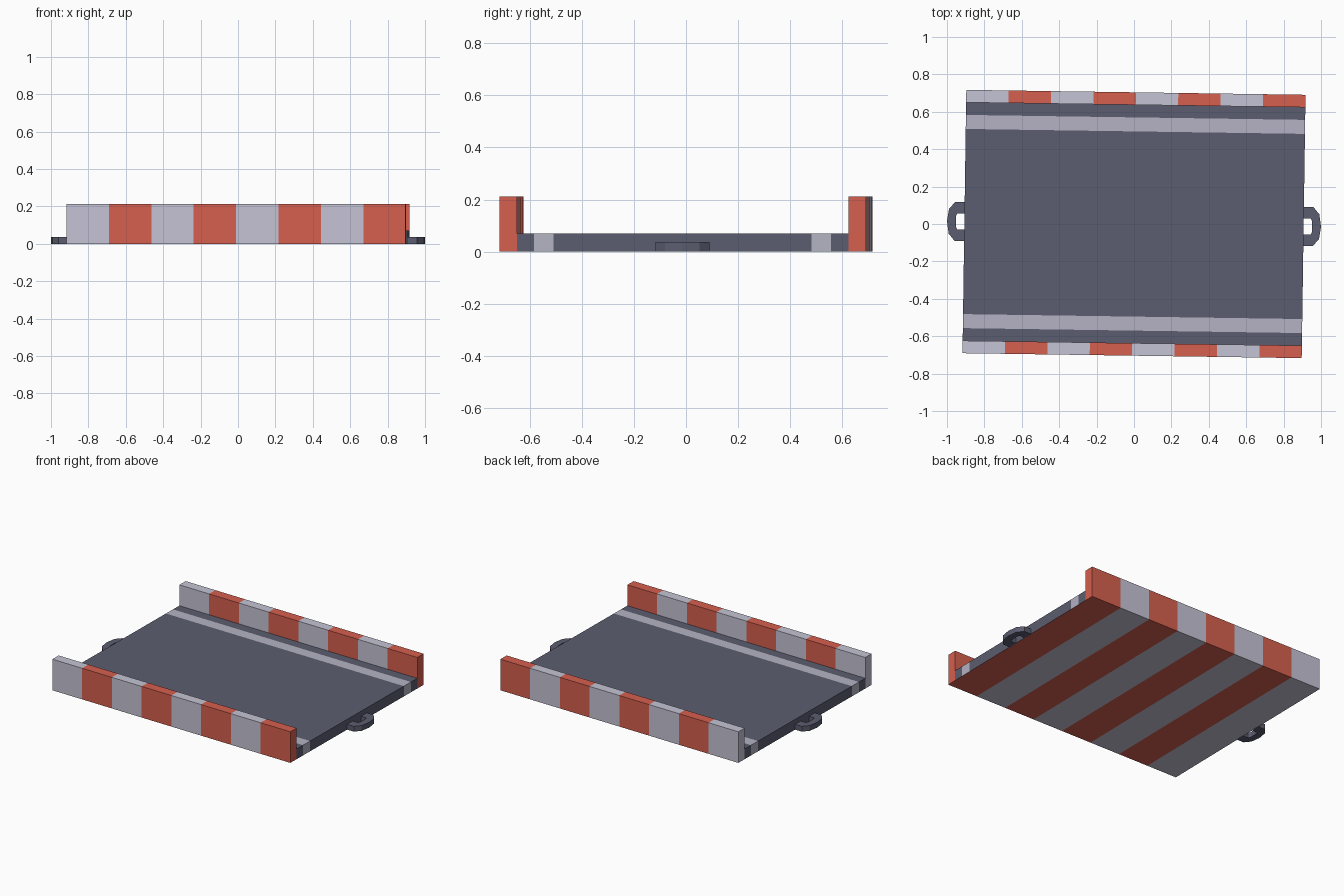
import bpy, bmesh, math

if "Cube" in bpy.data.objects:
    bpy.data.objects.remove(bpy.data.objects["Cube"])

YAW = -0.0145            # whole model is turned slightly about z
HALF_L, HALF_D = 0.907, 0.704
KERB_IN, LINE_OUT, LINE_IN = 0.637, 0.57, 0.495
DECK_Z, KERB_Z, STRIPES = 0.07, 0.212, 8


def material(name, rgb):
    m = bpy.data.materials.new(name)
    m.diffuse_color = (*rgb, 1)
    m.use_nodes = True
    m.node_tree.nodes["Principled BSDF"].inputs["Base Color"].default_value = m.diffuse_color
    return m


asphalt = material("dark asphalt", (0.105, 0.11, 0.16))
line = material("road line", (0.46, 0.45, 0.55))
white = material("kerb white", (0.56, 0.55, 0.66))
red = material("kerb red", (0.67, 0.115, 0.078))


def finish(name, bm, mats):
    bmesh.ops.recalc_face_normals(bm, faces=bm.faces)
    me = bpy.data.meshes.new(name)
    bm.to_mesh(me)
    bm.free()
    for m in mats:
        me.materials.append(m)
    ob = bpy.data.objects.new(name, me)
    bpy.context.collection.objects.link(ob)
    ob.rotation_euler.z = YAW
    return ob


# Road body: a U profile run along x in eight striped segments
ys = [-HALF_D, -KERB_IN, -LINE_OUT, -LINE_IN, LINE_IN, LINE_OUT, KERB_IN, HALF_D]
top = [(ys[0], KERB_Z), (ys[1], KERB_Z)] + [(y, DECK_Z) for y in ys[1:7]] \
    + [(ys[6], KERB_Z), (ys[7], KERB_Z)]
profile = [(y, 0) for y in ys] + top[::-1]
bm = bmesh.new()
sections = []
for i in range(STRIPES + 1):
    x = -HALF_L + 2 * HALF_L * i / STRIPES
    sections.append([bm.verts.new((x, y, z)) for y, z in profile])
n = len(profile)
for a, b in zip(sections, sections[1:]):
    for k in range(n):
        j = (k + 1) % n
        bm.faces.new((a[k], a[j], b[j], b[k]))
# End caps, one polygon per lane
for s in (sections[0], sections[-1]):
    t = s[8:][::-1]
    bm.faces.new((s[0], s[1], t[2], t[1], t[0]))
    bm.faces.new((s[6], s[7], t[9], t[8], t[7]))
    for k in range(1, 6):
        bm.faces.new((s[k], s[k + 1], t[k + 2], t[k + 1]))
bmesh.ops.recalc_face_normals(bm, faces=bm.faces)
# Deck faces are asphalt or line; kerbs and underside are striped
for f in bm.faces:
    c = f.calc_center_median()
    y = abs(c.y)
    if y < KERB_IN - 0.001 and f.normal.z > -0.5:
        f.material_index = 1 if LINE_IN < y < LINE_OUT else 0
    else:
        seg = min(STRIPES - 1, int((c.x + HALF_L) / (2 * HALF_L) * STRIPES))
        f.material_index = 2 + seg % 2
finish("road_body", bm, (asphalt, line, white, red))

# Coupling loops at both ends
outer = [(0.9, -0.104), (0.958, -0.104), (0.99, -0.066), (1.0, 0),
         (0.99, 0.066), (0.958, 0.104), (0.9, 0.104)]
inner = [(0.9, -0.043), (0.945, -0.043), (0.952, -0.03), (0.953, 0),
         (0.952, 0.03), (0.945, 0.043), (0.9, 0.043)]
for name, sx in (("left_coupling_loop", -1), ("right_coupling_loop", 1)):
    bm = bmesh.new()
    rings = [[bm.verts.new((sx * x, y, z)) for x, y in pts]
             for pts, z in ((outer, 0), (outer, 0.036), (inner, 0.036), (inner, 0))]
    for a, b in zip(rings, rings[1:] + rings[:1]):
        for k in range(len(outer) - 1):
            bm.faces.new((a[k], a[k + 1], b[k + 1], b[k]))
    for k in (0, -1):
        bm.faces.new([r[k] for r in rings])
    finish(name, bm, (asphalt,))
